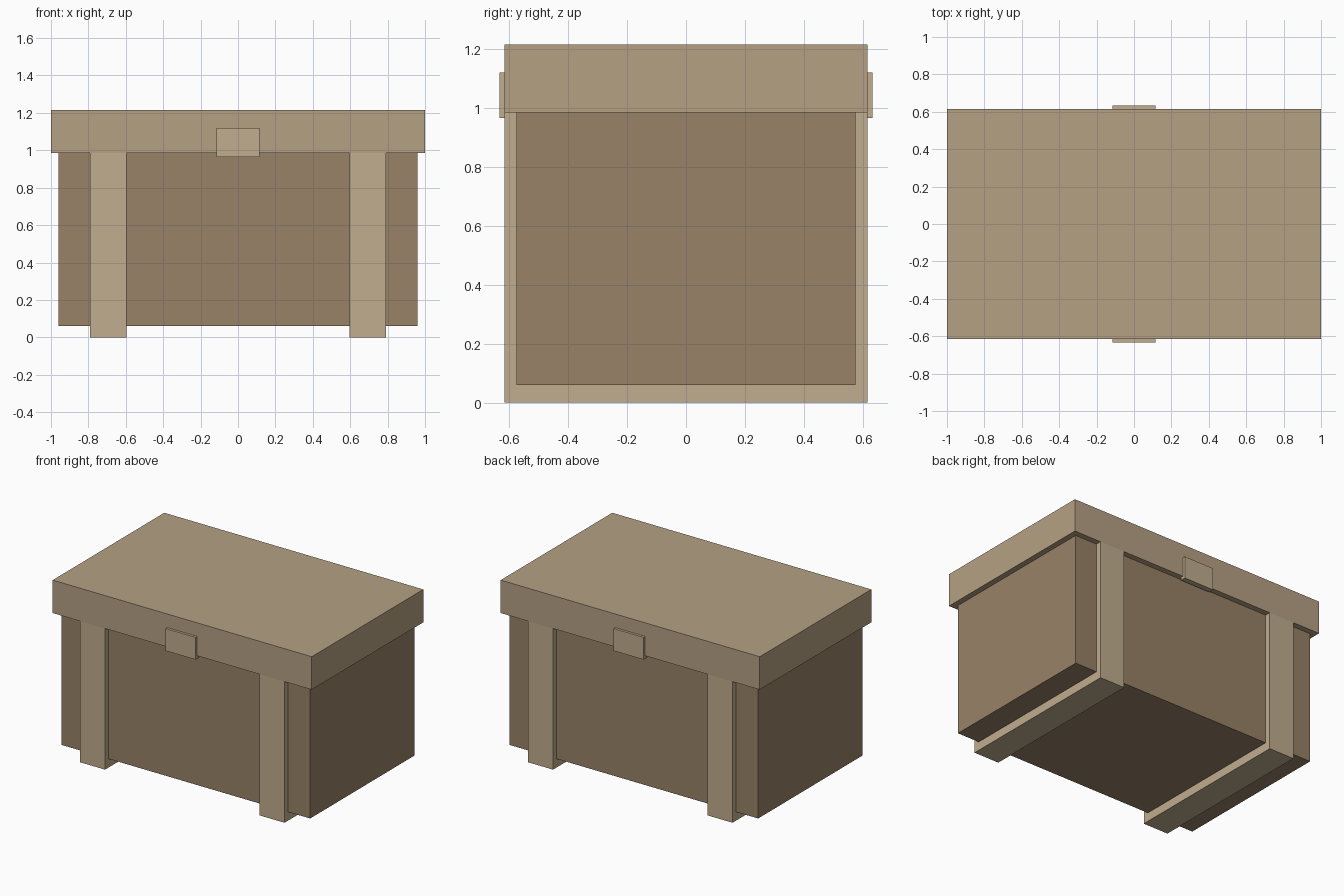
import bpy

if "Cube" in bpy.data.objects:
    bpy.data.objects.remove(bpy.data.objects["Cube"])


def material(name, rgb):
    m = bpy.data.materials.new(name)
    m.diffuse_color = (*rgb, 1.0)
    m.use_nodes = True
    m.node_tree.nodes["Principled BSDF"].inputs["Base Color"].default_value = m.diffuse_color
    return m


def box(name, lo, hi, mat):
    """Axis-aligned box between two opposite corners."""
    centre = [(a + b) / 2 for a, b in zip(lo, hi)]
    bpy.ops.mesh.primitive_cube_add(size=1, location=centre)
    ob = bpy.context.object
    ob.name = name
    ob.scale = [b - a for a, b in zip(lo, hi)]
    bpy.ops.object.transform_apply(location=False, rotation=False, scale=True)
    ob.data.materials.append(mat)
    return ob


dark = material("dark_wood", (0.314, 0.223, 0.136))
mid = material("lid_wood", (0.462, 0.356, 0.231))
light = material("light_wood", (0.527, 0.418, 0.271))

# Chest body, raised off the ground by the straps
box("chest_body", (-0.96, -0.575, 0.06), (0.96, 0.575, 0.985), dark)

# Overhanging lid
box("lid", (-1.0, -0.615, 0.985), (1.0, 0.615, 1.215), mid)

# Straps wrapping front, underside and back
for side, x in (("left", -0.693), ("right", 0.693)):
    box(f"{side}_strap", (x - 0.097, -0.615, 0.0), (x + 0.097, 0.615, 0.985), light)

# Clasp plates on the front and back of the lid
for side, s in (("front", -1), ("back", 1)):
    y0, y1 = sorted((s * 0.595, s * 0.633))
    box(f"{side}_clasp", (-0.115, y0, 0.965), (0.115, y1, 1.12), light)
